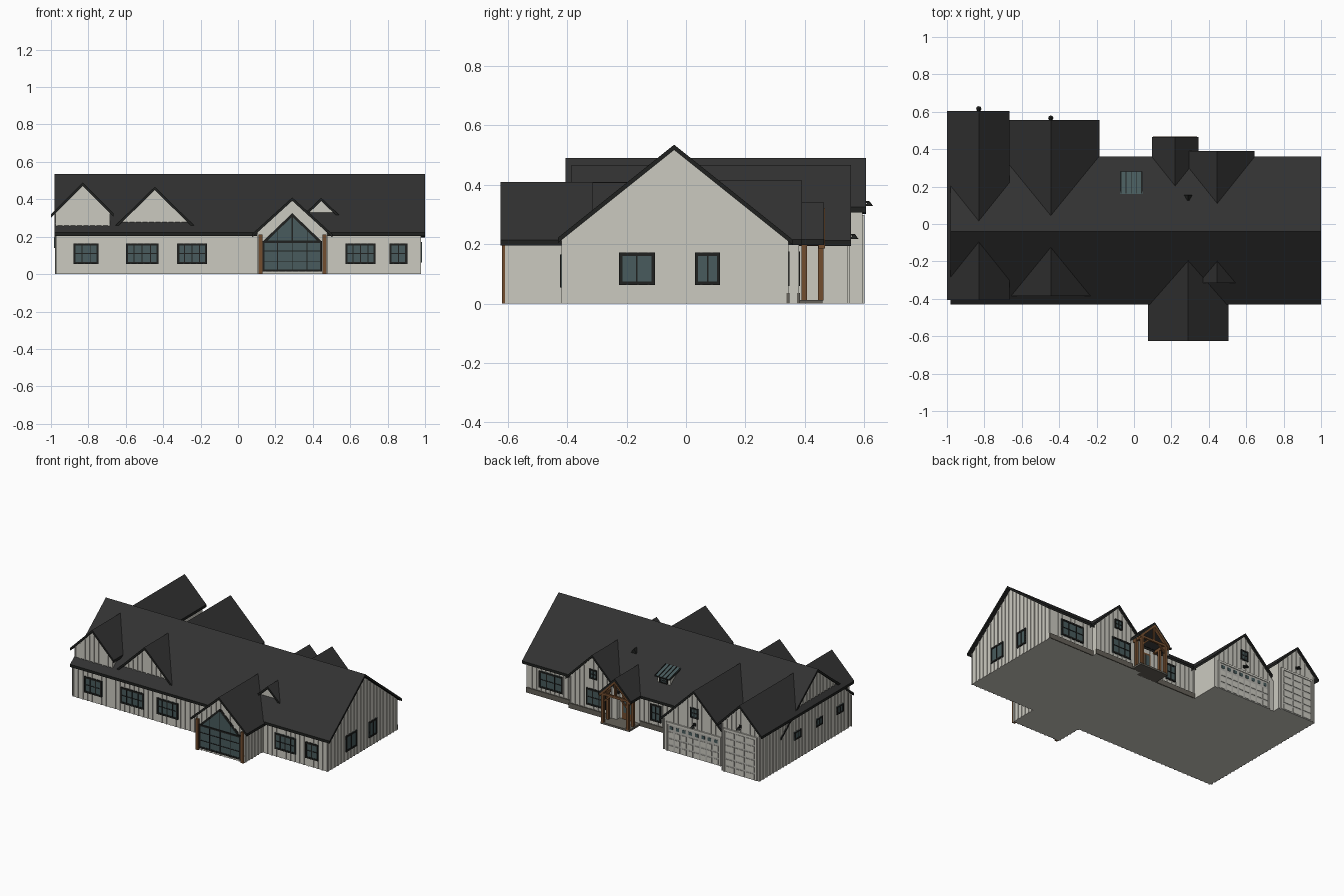
import bpy, bmesh, math
from mathutils import Matrix

if "Cube" in bpy.data.objects:
    bpy.data.objects.remove(bpy.data.objects["Cube"])


def mat(name, r, g, b):
    m = bpy.data.materials.new(name)
    m.diffuse_color = (r, g, b, 1)
    m.use_nodes = True
    m.node_tree.nodes["Principled BSDF"].inputs["Base Color"].default_value = m.diffuse_color
    return m


WALL = mat("warm_white_siding", .60, .59, .53)
ROOF = mat("charcoal_shingle", .031, .031, .031)
TRIM = mat("black_trim", .014, .015, .014)
GLASS = mat("teal_glass", .065, .105, .11)
WOOD = mat("timber", .17, .075, .028)
DOOR = mat("garage_grey", .47, .465, .43)
STONE = mat("stone_base", .13, .12, .10)
T = .018  # roof thickness


def finish(bm, name, *mats):
    bmesh.ops.recalc_face_normals(bm, faces=bm.faces[:])
    me = bpy.data.meshes.new(name)
    bm.to_mesh(me)
    bm.free()
    for m in mats:
        me.materials.append(m)
    ob = bpy.data.objects.new(name, me)
    bpy.context.collection.objects.link(ob)
    return ob


def prism(name, axis, pts, a, b, *mats):
    """Extrude a (u, z) outline along x or y from a to b."""
    bm = bmesh.new()
    at = (lambda u, z, k: (k, u, z)) if axis == 'x' else (lambda u, z, k: (u, k, z))
    r0, r1 = [[bm.verts.new(at(u, z, k)) for u, z in pts] for k in (a, b)]
    bm.faces.new(r0)
    bm.faces.new(r1)
    n = len(pts)
    for i in range(n):
        j = (i + 1) % n
        bm.faces.new((r0[i], r0[j], r1[j], r1[i]))
    ob = finish(bm, name, *mats)
    if len(mats) > 1:  # second material on everything not facing up
        for p in ob.data.polygons:
            p.material_index = 0 if p.normal.z > .3 else 1
    return ob


def boxes(name, rows, m):
    bm = bmesh.new()
    for x0, x1, y0, y1, z0, z1 in rows:
        mx = Matrix.Translation(((x0 + x1) / 2, (y0 + y1) / 2, (z0 + z1) / 2))
        bmesh.ops.create_cube(bm, size=1, matrix=mx @ Matrix.Diagonal((x1 - x0, y1 - y0, z1 - z0, 1)))
    return finish(bm, name, m)


def plates(name, wall, rects, d, m):
    """Thin plates (u0, u1, z0, z1) standing d proud of a wall (axis, plane, outward)."""
    axis, p, out = wall
    lo, hi = sorted((p - out * .002, p + out * d))
    return boxes(name, [(lo, hi, u0, u1, z0, z1) if axis == 'x' else (u0, u1, lo, hi, z0, z1)
                        for u0, u1, z0, z1 in rects], m)


def window(name, wall, u0, u1, z0, z1, nx=2, nz=2, f=.011):
    plates(name + "_glass", wall, [(u0, u1, z0, z1)], .0055, GLASS)
    bars = [(u0, u0 + f, z0, z1), (u1 - f, u1, z0, z1), (u0, u1, z0, z0 + f), (u0, u1, z1 - f, z1)]
    for i in range(1, nx):
        u = u0 + (u1 - u0) * i / nx
        bars.append((u - .0025, u + .0025, z0, z1))
    for i in range(1, nz):
        z = z0 + (z1 - z0) * i / nz
        bars.append((u0, u1, z - .002, z + .002))
    plates(name + "_frame", wall, bars, .009, TRIM)


def gable_top(c, ridge, s):
    return lambda u: ridge - T + .002 - s * abs(u - c)


def battens(name, wall, u0, u1, z0, top, step=.036):
    n = round((u1 - u0) / step)
    us = [u0 + .005 + (u1 - u0 - .01) * i / n for i in range(n + 1)]
    plates(name, wall, [(u - .004, u + .004, z0, top(u) - .004) for u in us if top(u) > z0 + .01], .0045, WALL)


def roof(name, axis, c, ridge, s, hl, hr, a, b):
    top = [(c - hl, ridge - s * hl), (c, ridge), (c + hr, ridge - s * hr)]
    prism(name, axis, top + [(u, z - T) for u, z in reversed(top)], a, b, ROOF, TRIM)


def body(name, axis, c, ridge, s, u0, u1, a, b, z0=0):
    t = gable_top(c, ridge, s)
    prism(name, axis, [(u0, z0), (u1, z0), (u1, t(u1)), (c, t(c)), (u0, t(u0))], a, b, WALL)


# house volumes: name, axis, ridge centre, ridge height, slope, wall u0/u1, wall a/b
for v in [("main_house", 'x', -.04, .535, .8, -.415, .34, -.97, .975),
          ("tall_garage", 'y', -.83, .49, 1, -.975, -.685, -.384, .59),
          ("double_garage", 'y', -.445, .467, .98, -.69, -.205, -.36, .54),
          ("back_bay", 'y', .445, .415, 1, .265, .625, .1, .375),
          ("sun_room", 'y', .29, .41, .91, .105, .475, -.605, -.15)]:
    body(*v)
body("small_dormer", 'y', .445, .408, .95, .385, .505, -.297, -.15, .27)

# roofs: centre, ridge, slope, left/right half widths, start/end
for r in [("main_roof", 'x', -.04, .535, .8, .39, .40, -.98, 1.0),
          ("tall_garage_roof", 'y', -.83, .49, 1, .17, .165, -.405, .605),
          ("double_garage_roof", 'y', -.445, .467, .98, .22, .26, .04, .555),
          ("front_gable_roof", 'y', -.445, .467, .98, .22, .22, -.385, -.1),
          ("back_bay_roof", 'y', .445, .415, 1, .2, .2, .1, .39),
          ("sun_room_roof", 'y', .29, .41, .91, .215, .215, -.625, -.15),
          ("small_dormer_roof", 'y', .445, .408, .95, .09, .1, -.315, -.18),
          ("porch_roof", 'y', .22, .34, 1, .125, .125, .2, .465)]:
    roof(*r)

# wall planes
FRONT, BACK = ('y', -.415, -1), ('y', .34, 1)
RIGHT, LEFT = ('x', .975, 1), ('x', -.975, -1)
TALL, DOUBLE, BAY, SUN = ('y', .59, 1), ('y', .54, 1), ('y', .375, 1), ('y', -.605, -1)

# board and batten siding
low = lambda u: .222
main_top = gable_top(-.04, .535, .8)
tall_top, dbl_top = gable_top(-.83, .49, 1), gable_top(-.445, .467, .98)
sun_top = gable_top(.29, .41, .91)
battens("front_left_battens", FRONT, -.97, .105, 0, low)
battens("front_right_battens", FRONT, .475, .975, 0, low)
battens("back_right_battens", BACK, .625, .975, 0, low)
battens("back_middle_battens", BACK, -.205, .265, 0, low)
battens("right_battens", RIGHT, -.415, .34, 0, main_top)
battens("left_battens", LEFT, -.41, .59, 0, lambda u: .325 if u > -.384 else .22)
battens("left_gable_battens", ('x', -.97, -1), -.3, .22, .33, main_top)
battens("tall_garage_battens", TALL, -.975, -.685, 0, tall_top)
battens("double_garage_battens", DOUBLE, -.68, -.205, 0, dbl_top)
battens("bay_battens", BAY, .265, .625, 0, gable_top(.445, .415, 1))
battens("front_tall_gable_battens", ('y', -.384, -1), -.975, -.685, .24, tall_top)
battens("front_gable_battens", ('y', -.36, -1), -.66, -.23, .25, dbl_top)
battens("sun_room_battens", SUN, .105, .475, 0, sun_top)
for k, w in (("left", ('x', .105, -1)), ("right", ('x', .475, 1))):
    battens("sun_room_%s_battens" % k, w, -.6, -.42, 0, low)

# windows
for i, (a, b, n) in enumerate([(-.88, -.745, 3), (-.6, -.425, 4), (-.325, -.165, 4), (.575, .735, 4), (.81, .905, 2)]):
    window("front_window_%d" % i, FRONT, a, b, .055, .165, n)
window("right_window_wide", RIGHT, -.225, -.105, .063, .172, 2, 1)
window("right_window_small", RIGHT, .03, .115, .063, .172, 2, 1)
for i, y in enumerate((.18, -.055, -.28)):
    window("left_window_%d" % i, LEFT, y - .035, y + .035, .14, .195, 2, 1, .009)
window("back_wide_window", BACK, .7, .88, .06, .175, 3)
window("back_small_window", BACK, -.05, .03, .06, .175)
window("bay_window", BAY, .345, .495, .06, .175, 3)
window("bay_attic_window", BAY, .413, .473, .245, .31, 2, 2, .009)
window("garage_attic_window", DOUBLE, -.475, -.415, .275, .345, 2, 2, .009)

# sun room glazing with triangular top
window("sun_room_window", SUN, .131, .449, .015, .178, 4, 3)
for nm, o, d, m in (("sun_room_peak_frame", 0, .005, TRIM), ("sun_room_peak_glass", .014, .007, GLASS)):
    prism(nm, 'y', [(.131 + 2 * o, .174 + o * .5), (.449 - 2 * o, .174 + o * .5), (.29, .326 - 1.3 * o)],
          -.603, -.605 - d, m)
plates("sun_room_peak_bars", SUN, [(.287, .293, .175, .315), (.208, .212, .175, .242), (.368, .372, .175, .242)],
       .009, TRIM)
boxes("sun_room_posts", [(x, x + .021, -.62, -.598, 0, .212) for x in (.109, .453)], WOOD)

# garage doors with raised panels
def garage(name, wall, u0, u1, h, nx, nz, glazed):
    plates(name + "_casing", wall, [(u0 - .014, u0, 0, h + .014), (u1, u1 + .014, 0, h + .014),
                                    (u0, u1, h, h + .014)], .01, WALL)
    plates(name, wall, [(u0, u1, 0, h)], .006, DOOR)
    du, dz = (u1 - u0) / nx, h / nz
    cell = lambda i, j: (u0 + i * du + .006, u0 + (i + 1) * du - .006, j * dz + .006, (j + 1) * dz - .006)
    rows = nz - 1 if glazed else nz
    plates(name + "_panels", wall, [cell(i, j) for i in range(nx) for j in range(rows)], .009, WALL)
    if glazed:
        plates(name + "_lights", wall, [(a + .006, b - .006, c + .006, d - .006) for a, b, c, d in
                                        [cell(i, nz - 1) for i in range(nx)]], .008, GLASS)


garage("double_garage_door", DOUBLE, -.635, -.245, .185, 8, 4, True)
garage("tall_garage_door", TALL, -.945, -.715, .285, 3, 6, False)

# gooseneck lamps over the garage doors
for nm, x, y, z in (("double_garage_lamp", -.445, .54, .225), ("tall_garage_lamp", -.83, .59, .335)):
    boxes(nm + "_arm", [(x - .003, x + .003, y, y + .028, z + .004, z + .01),
                        (x - .008, x + .008, y, y + .006, z - .004, z + .016)], TRIM)
    bm = bmesh.new()
    bmesh.ops.create_cone(bm, cap_ends=True, segments=12, radius1=.014, radius2=.004, depth=.014,
                          matrix=Matrix.Translation((x, y + .026, z)))
    finish(bm, nm + "_shade", TRIM)

# timber entry porch
boxes("porch_deck", [(.11, .33, .34, .46, 0, .013)], STONE)
boxes("porch_posts", [(x - .009, x + .009, y - .009, y + .009, .01, .215)
                      for x in (.125, .315) for y in (.398, .453)], WOOD)
boxes("porch_beams", [(x - .008, x + .008, .345, .462, .195, .215) for x in (.125, .315)]
      + [(.12, .32, .447, .46, .2, .216), (.214, .226, .447, .46, .21, .315)], WOOD)
for s in (-1, 1):
    prism("porch_rafter", 'y', [(.22, .322), (.22 + s * .118, .204), (.22 + s * .118, .186), (.22, .304)],
          .446, .467, WOOD)
    prism("porch_brace", 'y', [(.22 + s * .088, .15), (.22 + s * .088, .165), (.22 + s * .045, .206),
                               (.22 + s * .03, .206)], .449, .458, WOOD)
plates("entry_door", BACK, [(.155, .245, .013, .18)], .006, WOOD)
plates("entry_door_glass", BACK, [(.167, .195, .06, .168), (.205, .233, .06, .168)], .008, GLASS)

# stone base along the back wall
plates("stone_base_back", BACK, [(-.205, .11, 0, .035), (.625, .977, 0, .035)], .009, STONE)
plates("stone_base_bay", BAY, [(.33, .627, 0, .035)], .009, STONE)

# shed dormer with metal roof, and roof vent
prism("shed_dormer", 'x', [(.16, .36), (.262, .25), (.262, .338), (.17, .364)], -.065, .035, WALL)
prism("shed_dormer_roof", 'x', [(.16, .376), (.28, .342), (.28, .334), (.16, .366)], -.075, .045, GLASS, TRIM)
for i in range(5):
    x = -.07 + i * .0275
    prism("shed_dormer_seam", 'x', [(.162, .38), (.281, .346), (.281, .341), (.162, .374)], x - .002, x + .002, TRIM)
window("shed_dormer_window", ('y', .262, 1), -.045, .015, .297, .333, 2, 2, .007)
prism("roof_vent", 'y', [(.265, .375), (.315, .375), (.29, .41)], .125, .155, TRIM)
